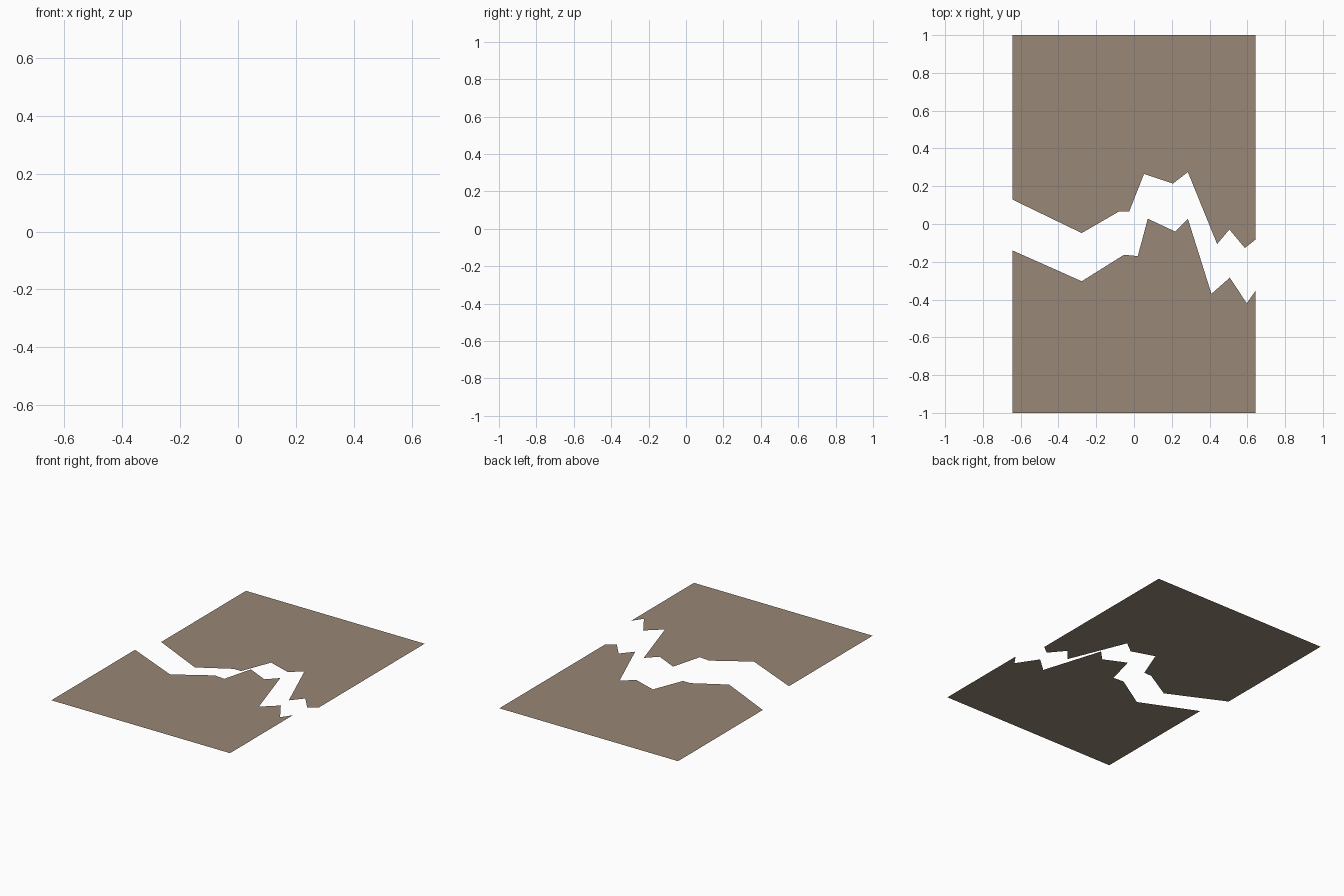
import bpy
import bmesh

if "Cube" in bpy.data.objects:
    bpy.data.objects.remove(bpy.data.objects["Cube"])

HALF_W = 0.643

# Torn edges, left to right
BACK_TEAR = [(-HALF_W, 0.129), (-0.277, -0.048), (-0.08, 0.066), (-0.025, 0.067),
             (0.053, 0.265), (0.206, 0.214), (0.285, 0.275), (0.44, -0.106),
             (0.505, -0.029), (0.587, -0.127), (HALF_W, -0.083)]
FRONT_TEAR = [(-HALF_W, -0.14), (-0.277, -0.303), (-0.053, -0.163), (0.02, -0.17),
              (0.073, 0.028), (0.218, -0.04), (0.285, 0.028), (0.41, -0.37),
              (0.507, -0.284), (0.597, -0.42), (HALF_W, -0.354)]

mat = bpy.data.materials.new("brown_sheet")
mat.diffuse_color = (0.315, 0.243, 0.184, 1)
mat.use_nodes = True
mat.node_tree.nodes["Principled BSDF"].inputs["Base Color"].default_value = mat.diffuse_color


def torn_sheet(name, tear, end_y, z):
    """Flat sheet between a torn edge and a straight end, facing up."""
    outline = tear + [(HALF_W, end_y), (-HALF_W, end_y)]
    bm = bmesh.new()
    face = bm.faces.new([bm.verts.new((x, y, z)) for x, y in outline])
    face.normal_update()
    if face.normal.z < 0:
        face.normal_flip()
    bmesh.ops.triangulate(bm, faces=[face])
    mesh = bpy.data.meshes.new(name)
    bm.to_mesh(mesh)
    bm.free()
    mesh.materials.append(mat)
    obj = bpy.data.objects.new(name, mesh)
    bpy.context.collection.objects.link(obj)


# Two halves of the broken sheet; the front one sits slightly higher
torn_sheet("back_half", BACK_TEAR, 1.0, 0.0)
torn_sheet("front_half", FRONT_TEAR, -1.0, 0.052)
